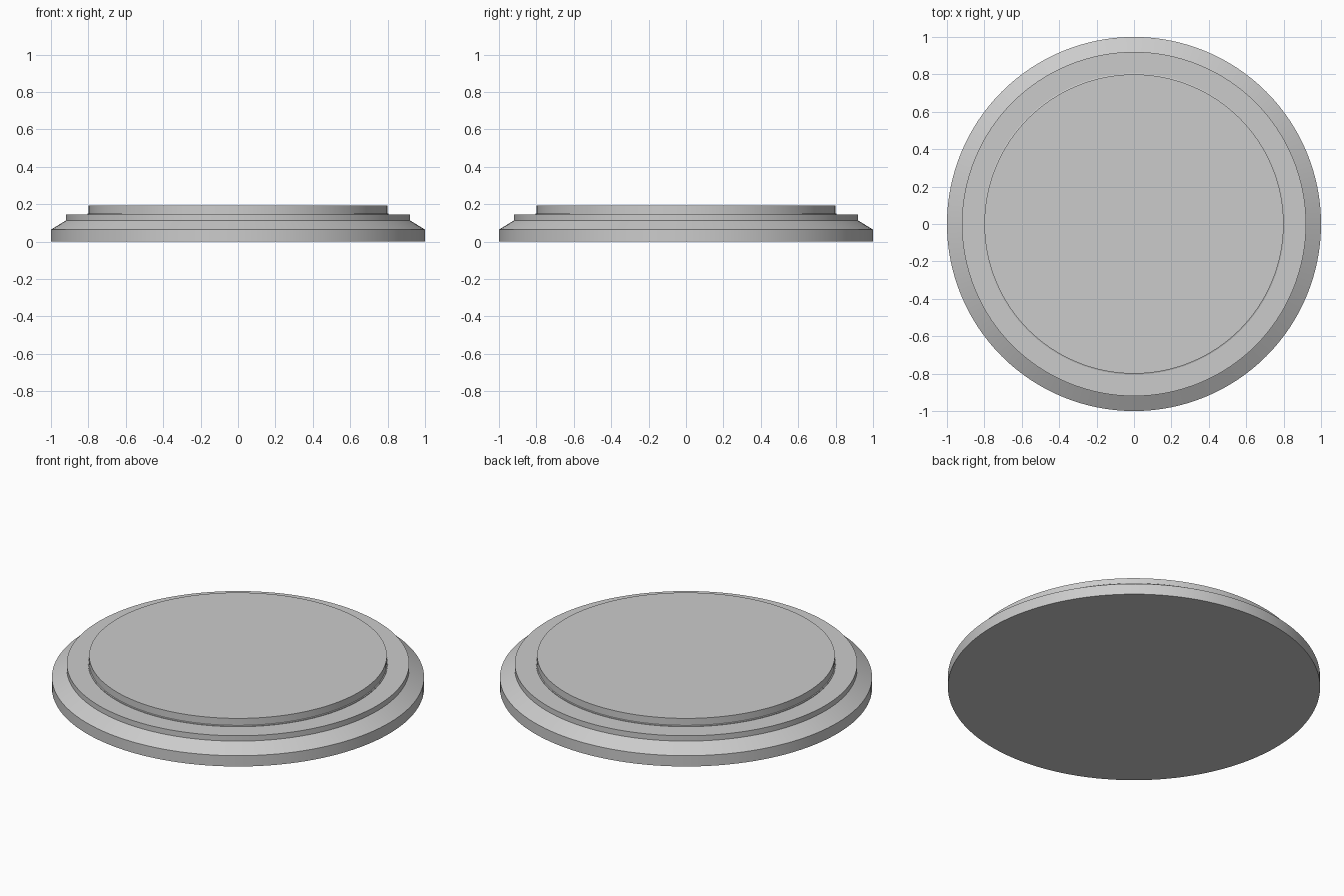
import bpy, bmesh, math

if "Cube" in bpy.data.objects:
    bpy.data.objects.remove(bpy.data.objects["Cube"])

SEGMENTS = 128


def lathe(name, profile):
    """Closed round solid from (radius, height) points, bottom to top."""
    bm = bmesh.new()
    rings = []
    for r, z in profile:
        rings.append([bm.verts.new((r * math.cos(2 * math.pi * i / SEGMENTS),
                                    r * math.sin(2 * math.pi * i / SEGMENTS), z))
                      for i in range(SEGMENTS)])
    for low, high in zip(rings, rings[1:]):
        for i in range(SEGMENTS):
            j = (i + 1) % SEGMENTS
            bm.faces.new((low[i], low[j], high[j], high[i]))
    bm.faces.new(rings[0][::-1])
    bm.faces.new(rings[-1])
    mesh = bpy.data.meshes.new(name)
    bm.to_mesh(mesh)
    bm.free()
    obj = bpy.data.objects.new(name, mesh)
    bpy.context.collection.objects.link(obj)
    bpy.ops.object.select_all(action='DESELECT')
    obj.select_set(True)
    bpy.context.view_layer.objects.active = obj
    bpy.ops.object.shade_smooth_by_angle(angle=math.radians(25))
    return obj


# Stepped base: straight rim, sloped shoulder, upright collar
lathe("base", [(1.0, 0.0), (1.0, 0.064), (0.92, 0.113), (0.92, 0.145)])

# Raised round top with a fine seam line at its foot
lathe("top_disc", [(0.805, 0.144), (0.805, 0.149), (0.80, 0.151), (0.80, 0.192)])
